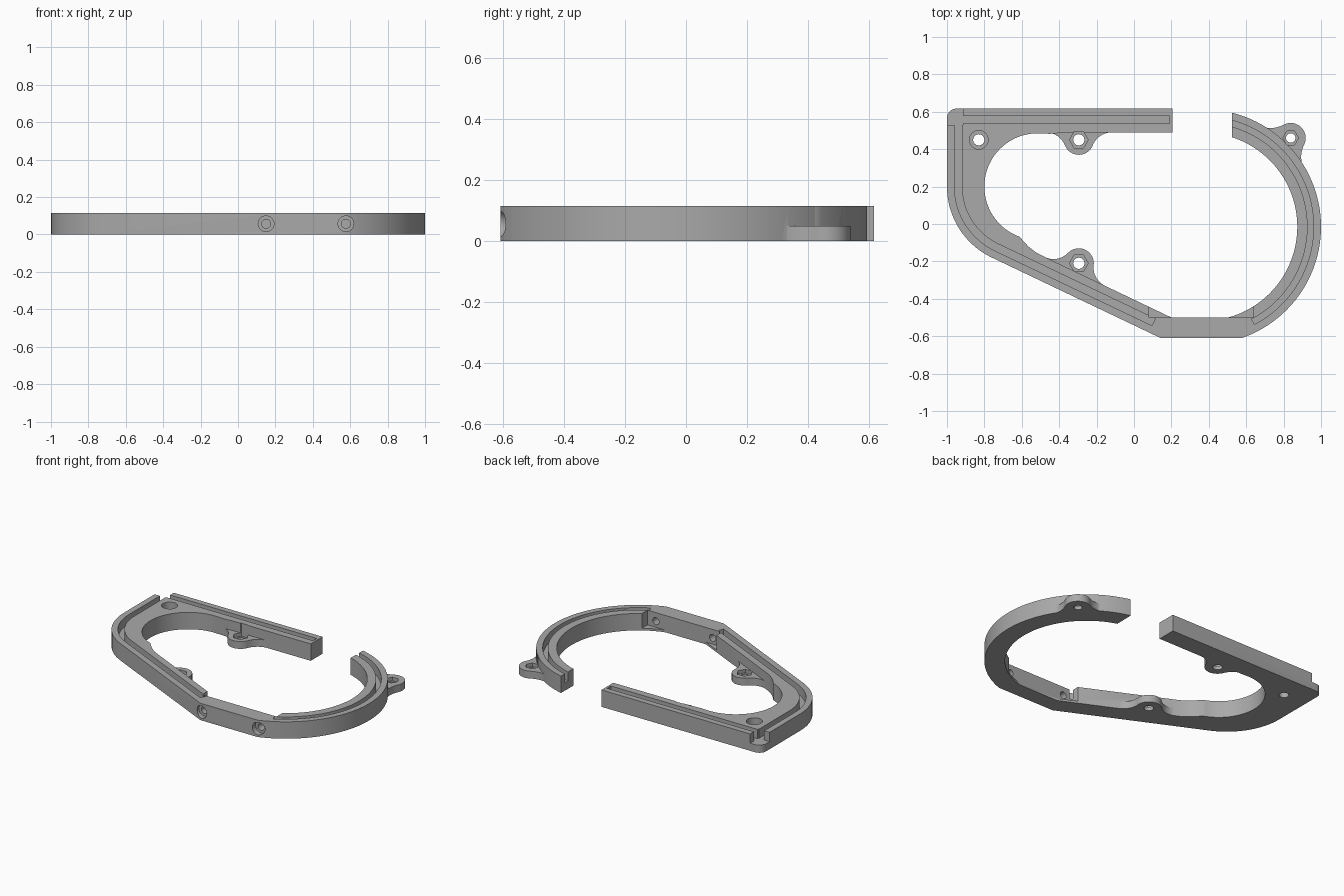
import bpy, bmesh
from math import sin, cos, radians, sqrt, atan2, degrees
from mathutils import Vector, Matrix

if "Cube" in bpy.data.objects:
    bpy.data.objects.remove(bpy.data.objects["Cube"])

HEIGHT = 0.115
FLOOR = 0.052     # groove floor
TAB = 0.05        # height of the screw tabs
BIG = (0.371, -0.015)
LEFT = (-0.58, 0.2)
SLOPE = (0.903, -0.43)

grey = bpy.data.materials.new("plain_grey")
grey.use_nodes = True
grey.diffuse_color = (0.4, 0.4, 0.4, 1)
grey.node_tree.nodes["Principled BSDF"].inputs["Base Color"].default_value = (0.4, 0.4, 0.4, 1)


def arc(c, r, a, b, n=24):
    """Points on a circular arc, angles in degrees."""
    angles = [radians(a + (b - a) * i / n) for i in range(n + 1)]
    return [(c[0] + r * cos(t), c[1] + r * sin(t)) for t in angles]


def prism(name, points, z0, z1):
    """Upright solid over a flat outline."""
    bm = bmesh.new()
    face = bm.faces.new([bm.verts.new((x, y, z0)) for x, y in points])
    up = bmesh.ops.extrude_face_region(bm, geom=[face])["geom"]
    bmesh.ops.translate(bm, verts=[v for v in up if isinstance(v, bmesh.types.BMVert)],
                        vec=(0, 0, z1 - z0))
    bmesh.ops.recalc_face_normals(bm, faces=bm.faces)
    mesh = bpy.data.meshes.new(name)
    bm.to_mesh(mesh)
    bm.free()
    obj = bpy.data.objects.new(name, mesh)
    bpy.context.collection.objects.link(obj)
    mesh.materials.append(grey)
    return obj


def combine(tool, operation="DIFFERENCE"):
    """Merge the tool into the frame or cut it out, then drop it."""
    tool.hide_render = True
    bpy.context.view_layer.objects.active = frame
    mod = frame.modifiers.new("combine", "BOOLEAN")
    mod.operation, mod.solver, mod.object = operation, "EXACT", tool
    bpy.ops.object.modifier_apply(modifier=mod.name)
    bpy.data.objects.remove(tool)


def box(x0, x1, y0, y1, z0, z1):
    return prism("box_cutter", [(x0, y0), (x1, y0), (x1, y1), (x0, y1)], z0, z1)


def drill(c, r, z0, z1, sides=32):
    combine(prism("drill_cutter", arc(c, r, 0, 360 - 360 / sides, sides - 1), z0, z1))


def front_drill(x, r, y0, y1):
    tool = prism("front_cutter", arc((0, 0), r, 0, 348.75, 31), y0, y1)
    # the prism axis z becomes y
    tool.data.transform(Matrix.Translation((x, 0, 0.057)) @ Matrix.Rotation(radians(-90), 4, "X"))
    combine(tool)


def rail(d):
    """Left groove edge, d inside the outer outline."""
    bend = arc(LEFT, 0.42 - d, 180, 244.5)
    end = Vector(bend[-1]) + 0.93 * Vector(SLOPE)
    return [(0.19, 0.617 - d), (-1 + d, 0.617 - d)] + bend + [tuple(end)]


def tab(c, direction, wall, r, f):
    """Round screw tab flaring into a wall behind it."""
    s = sqrt((r + f) ** 2 - (f - wall) ** 2)
    fy = f - wall
    a = degrees(atan2(-fy, -s))          # from fillet centre to tab centre
    right = arc((s, fy), f, -90, a - 360 if a > 0 else a, 10)
    top = arc((0, 0), r, a + 180, -a, 20)
    left = [(-x, y) for x, y in reversed(right)]
    pts = [(-s, -wall - 0.02), (s, -wall - 0.02)] + right + top[1:-1] + left
    turn = Matrix.Rotation(radians(direction - 90), 2)
    pts = [tuple(turn @ Vector(p) + Vector(c)) for p in pts]
    combine(prism("screw_tab", pts, 0, TAB), "UNION")


# Open ring outline: back bar, left bend, sloped side, front block, right bow
outline = [(0.205, 0.49), (0.205, 0.617)]
outline += arc((-0.95, 0.567), 0.05, 90, 180, 8)
outline += arc(LEFT, 0.42, 180, 244.5)
outline += [(0.143, -0.61)]
outline += arc(BIG, 0.629, -71.1, 75.8, 56)
outline += arc((0.37, -0.015), 0.503, 72.2, -74.6, 56)
outline += [(0.2, -0.5), (-0.47, -0.18), (-0.52, -0.155), (-0.565, -0.12)]
outline += arc((-0.515, 0.2), 0.285, 250, 86, 40)
outline += [(-0.45, 0.482), (-0.38, 0.488)]
frame = prism("ring_frame", outline, 0, HEIGHT)

# Low screw tabs
tabs = [((-0.295, 0.45), -90, 0.04, 0.08, 0.11, 0.05),
        ((-0.295, -0.21), 64.5, 0.049, 0.08, 0.11, 0.05),
        ((0.838, 0.46), 45.7, 0.08, 0.08, 0.15, 0.042)]
for c, direction, wall, r, f, nut in tabs:
    tab(c, direction, wall, r, f)

# Hexagonal nut pockets and screw holes in the tabs
for c, direction, wall, r, f, nut in tabs:
    drill(c, nut, 0.026, 0.2, 6)
    drill(c, nut * 0.6, -0.1, 0.2)

# Corner hole with a wide upper part
drill((-0.83, 0.45), 0.05, 0.06, 0.2)
drill((-0.83, 0.45), 0.03, -0.1, 0.2)

# Grooves along the left and right halves, open at the back left corner
combine(prism("left_groove", rail(0.04) + rail(0.08)[::-1], FLOOR, 0.2))
combine(prism("right_groove", arc(BIG, 0.589, -62.4, 85, 56) + arc(BIG, 0.557, 85, -62.4, 56),
              FLOOR, 0.2))
combine(box(-1.1, -0.915, 0.53, 0.7, FLOOR, 0.2))

# Inner notches of the front block and its screw holes
combine(box(0.08, 0.21, -0.5, -0.35, 0.015, 0.2))
combine(box(0.49, 0.64, -0.5, -0.35, 0.015, 0.2))
for x in (0.15, 0.577):
    front_drill(x, 0.042, -0.7, -0.575)
    front_drill(x, 0.024, -0.7, -0.4)

# Smooth bends with sharp rims
bpy.ops.object.select_all(action="DESELECT")
frame.select_set(True)
bpy.context.view_layer.objects.active = frame
bpy.ops.object.shade_smooth_by_angle(angle=radians(30))
